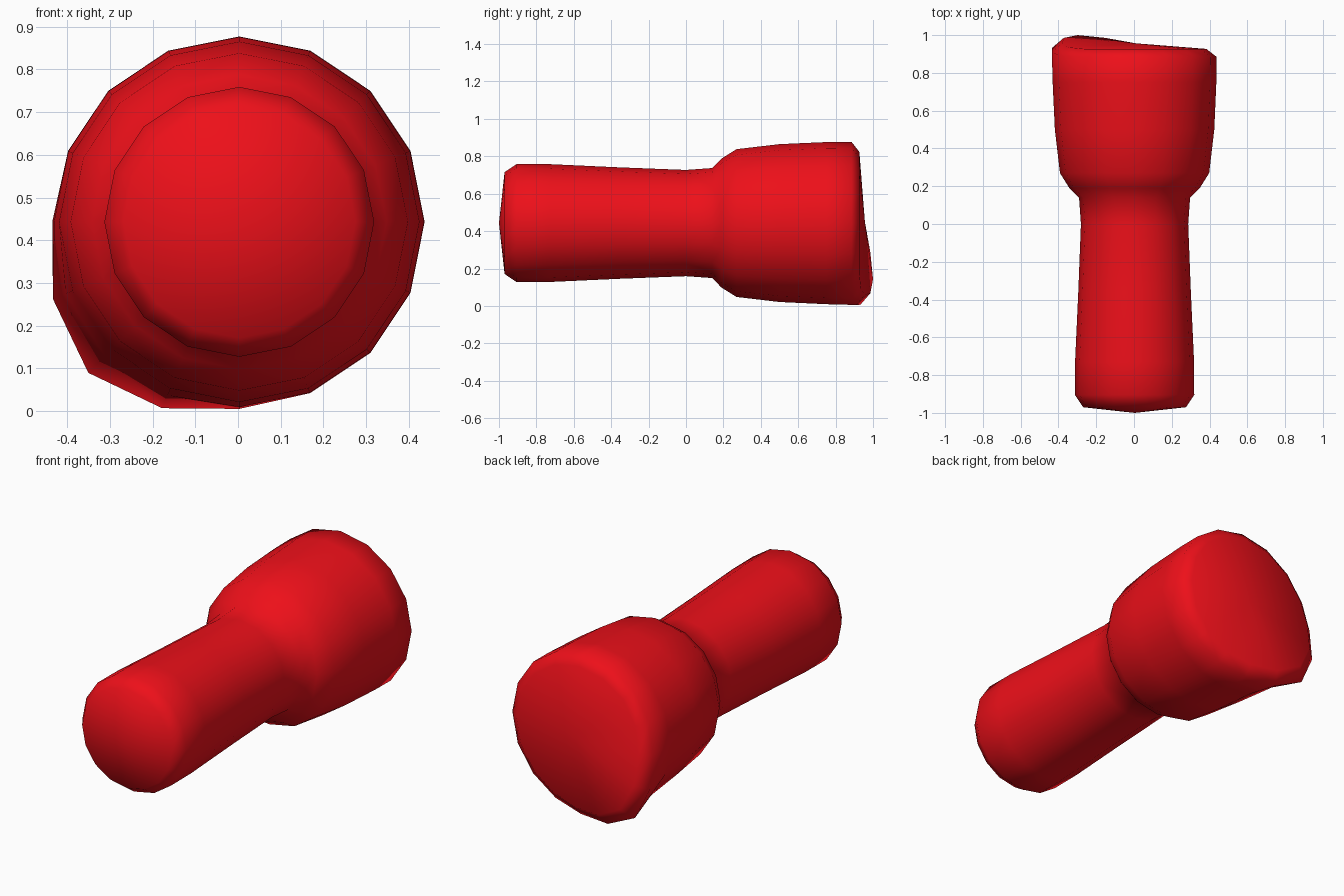
import bpy, bmesh, math

if "Cube" in bpy.data.objects:
    bpy.data.objects.remove(bpy.data.objects["Cube"])

SIDES = 16
CX, CZ = 0.003, 0.443

# Lathe profile along y: (y, radius, corner flare, corner stretch)
PROFILE = [
    (-0.97, 0.272, 0, 0), (-0.905, 0.316, 0, 0), (-0.73, 0.315, 0, 0),
    (-0.36, 0.298, 0, 0), (0.0, 0.284, 0, 0), (0.14, 0.294, 0, 0),
    (0.19, 0.345, 0, 0), (0.27, 0.395, 0, 0), (0.5, 0.422, 0, 0),
    (0.75, 0.433, 0.012, 0), (0.885, 0.434, 0.066, 0.06),
    (0.927, 0.38, 0.045, 0.073),
]
FLARE = {0: 1.0, 1: 0.58, 2: 0.06}
STRETCH = {0: 1.0, 1: 0.8, 2: 0.42, 3: 0.12}
CORNER = 10  # vertex column at lower left (225 degrees)

bm = bmesh.new()
rings = []
for y, r, flare, stretch in PROFILE:
    ring = []
    for i in range(SIDES):
        a = 2 * math.pi * i / SIDES
        d = abs(i - CORNER)
        d = min(d, SIDES - d)
        rr = r + flare * FLARE.get(d, 0)
        ring.append(bm.verts.new((CX + rr * math.cos(a),
                                  y + stretch * STRETCH.get(d, 0),
                                  CZ + rr * math.sin(a))))
    rings.append(ring)

# Sides
for a, b in zip(rings, rings[1:]):
    for i in range(SIDES):
        j = (i + 1) % SIDES
        bm.faces.new((a[i], a[j], b[j], b[i]))

# Domed front end and slanted rear end
for ring, y in ((rings[0], -1.0), (rings[-1], 0.957)):
    centre = bm.verts.new((CX, y, CZ))
    for i in range(SIDES):
        bm.faces.new((ring[i], ring[(i + 1) % SIDES], centre))

bmesh.ops.recalc_face_normals(bm, faces=bm.faces)
for f in bm.faces:
    f.smooth = True

mesh = bpy.data.meshes.new("stepped_plug")
bm.to_mesh(mesh)
bm.free()
obj = bpy.data.objects.new("stepped_plug", mesh)
bpy.context.collection.objects.link(obj)

# Red finish
mat = bpy.data.materials.new("red")
mat.diffuse_color = (0.85, 0.005, 0.01, 1)
mat.use_nodes = True
mat.node_tree.nodes["Principled BSDF"].inputs["Base Color"].default_value = mat.diffuse_color
mesh.materials.append(mat)
